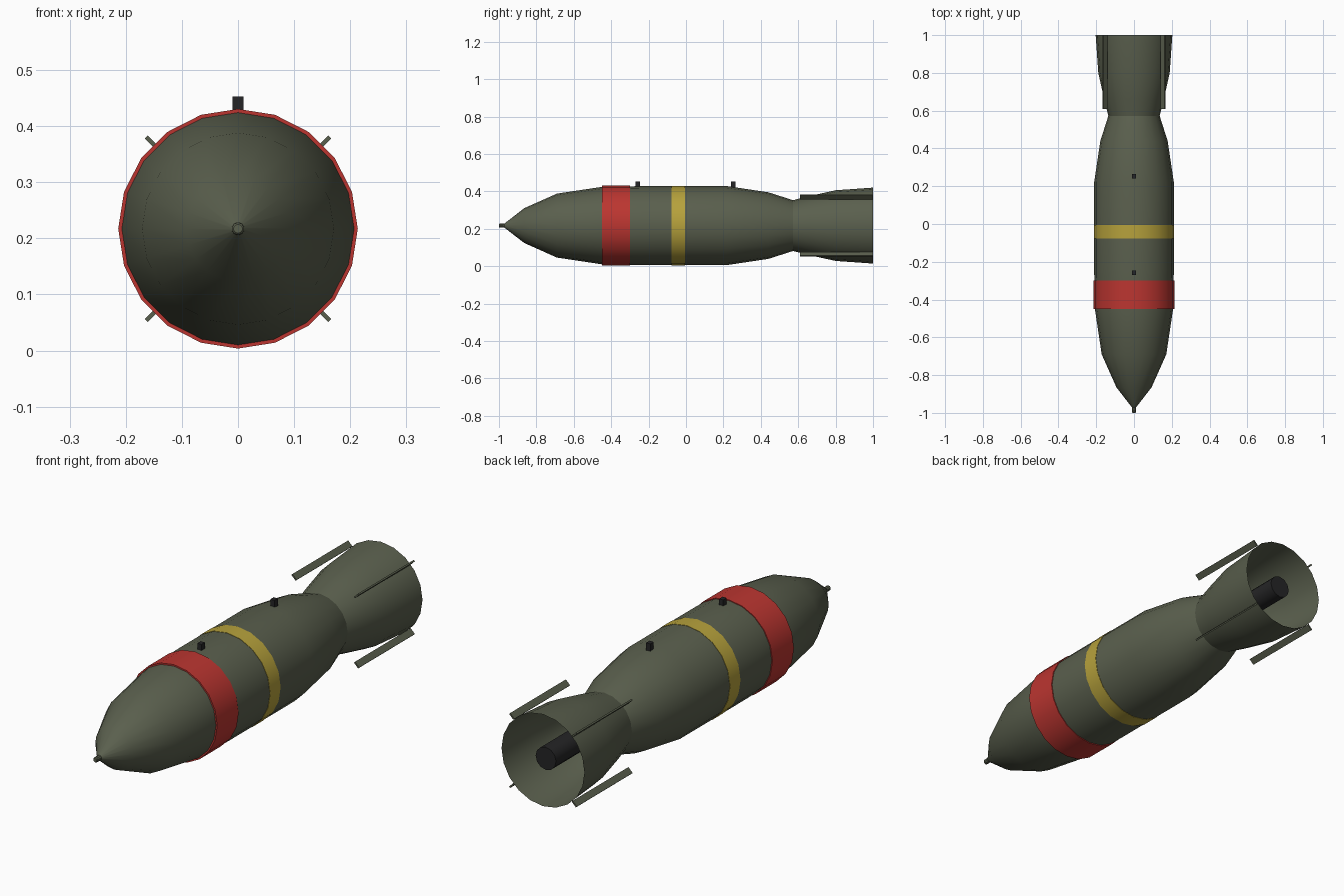
import bpy, bmesh, math
from mathutils import Matrix

if "Cube" in bpy.data.objects:
    bpy.data.objects.remove(bpy.data.objects["Cube"])

CZ = 0.217      # height of the long axis
SIDES = 20


def material(name, rgb):
    m = bpy.data.materials.new(name)
    m.diffuse_color = (*rgb, 1)
    m.use_nodes = True
    m.node_tree.nodes["Principled BSDF"].inputs["Base Color"].default_value = m.diffuse_color
    return m


OLIVE = material("olive_green", (0.102, 0.115, 0.075))
RED = material("band_red", (0.50, 0.036, 0.030))
YELLOW = material("band_yellow", (0.47, 0.36, 0.045))
BLACK = material("dark_grey", (0.018, 0.018, 0.019))


def finish(name, bm, mat, smooth=True):
    me = bpy.data.meshes.new(name)
    bm.to_mesh(me)
    bm.free()
    me.materials.append(mat)
    ob = bpy.data.objects.new(name, me)
    bpy.context.collection.objects.link(ob)
    if smooth:
        bpy.ops.object.select_all(action='DESELECT')
        ob.select_set(True)
        bpy.context.view_layer.objects.active = ob
        bpy.ops.object.shade_smooth_by_angle(angle=math.radians(35))
    return ob


def lathe(name, profile, mat, sides=SIDES, caps=True):
    """Revolve (y, radius) points around the long axis."""
    bm = bmesh.new()
    rings = []
    for y, r in profile:
        rings.append([bm.verts.new((r * math.sin(2 * math.pi * i / sides), y,
                                    CZ + r * math.cos(2 * math.pi * i / sides)))
                      for i in range(sides)])
    for a, b in zip(rings, rings[1:]):
        for i in range(sides):
            j = (i + 1) % sides
            bm.faces.new((a[i], a[j], b[j], b[i]))
    if caps:
        bm.faces.new(rings[0])
        bm.faces.new(rings[-1])
        bmesh.ops.recalc_face_normals(bm, faces=bm.faces)
    else:
        bm.normal_update()
        f = bm.faces[:][0]
        c = f.calc_center_median()
        if f.normal.x * c.x + f.normal.z * (c.z - CZ) < 0:
            bmesh.ops.reverse_faces(bm, faces=bm.faces)
    return finish(name, bm, mat)


def box(name, size, centre, mat, turn=0.0):
    """Box placed relative to the long axis, then turned around it."""
    bm = bmesh.new()
    bmesh.ops.create_cube(bm, size=1)
    bm.transform(Matrix.Translation((0, 0, CZ)) @ Matrix.Rotation(turn, 4, 'Y')
                 @ Matrix.Translation(centre) @ Matrix.Diagonal((*size, 1)))
    return finish(name, bm, mat, smooth=False)


# main casing
lathe("body", [(-0.972, 0.010), (-0.865, 0.093), (-0.69, 0.171), (-0.45, 0.207),
               (-0.24, 0.211), (0.22, 0.211), (0.44, 0.178), (0.575, 0.135)], OLIVE)

# nose fuze
lathe("nose_fuze", [(-1.0, 0.008), (-0.997, 0.011), (-0.95, 0.012)], OLIVE, sides=10)

# painted bands
lathe("red_band", [(-0.45, 0.205), (-0.45, 0.2135), (-0.30, 0.2135), (-0.30, 0.205)],
      RED, caps=False)
lathe("yellow_band", [(-0.078, 0.208), (-0.078, 0.2125), (-0.005, 0.2125), (-0.005, 0.208)],
      YELLOW, caps=False)

# flared tail shell, open at the back, with the rod inside
lathe("tail_cone", [(0.565, 0.134), (0.66, 0.158), (0.80, 0.189), (1.0, 0.203)],
      OLIVE, caps=False)
lathe("tail_rod", [(0.57, 0.05), (0.98, 0.05)], BLACK, sides=12)

# four diagonal fin strips
for k in range(4):
    box(f"fin_{k + 1}", (0.007, 0.39, 0.029), (0, 0.805, 0.2165), OLIVE,
        math.radians(45 + 90 * k))

# hanging lugs on top
for name, y in (("front_lug", -0.258), ("rear_lug", 0.252)):
    box(name, (0.02, 0.024, 0.036), (0, y, 0.218), BLACK)
